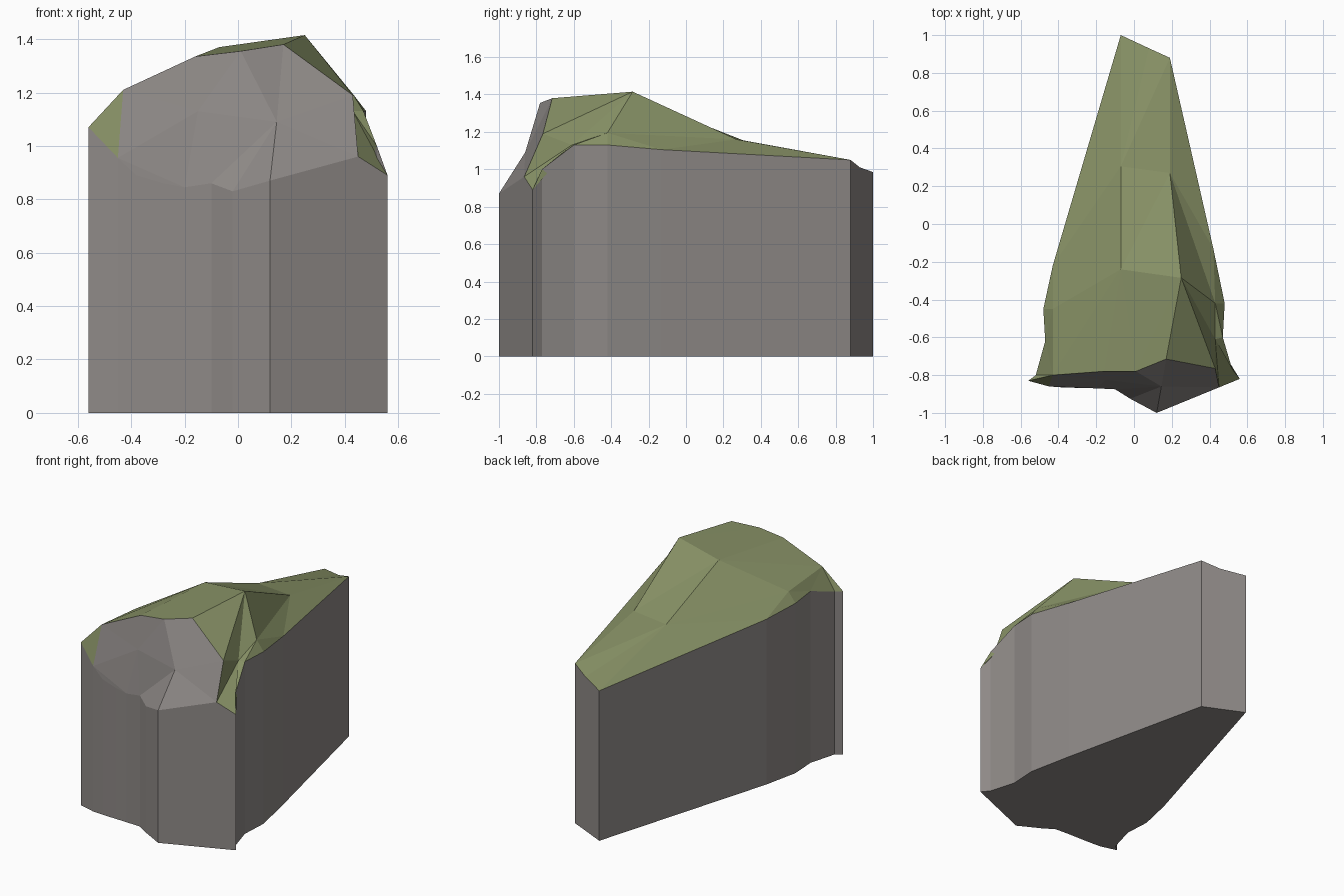
import bpy, bmesh
from mathutils import Vector

if "Cube" in bpy.data.objects:
    bpy.data.objects.remove(bpy.data.objects["Cube"])

# Rim: top edge of the vertical walls, split by side, counter-clockwise
front = [(-.45, -.86, .955), (-.38, -.865, .89), (-.28, -.868, .86), (-.2, -.87, .845),
         (-.1, -.875, .86), (-.02, -.925, .83), (.12, -1, .87), (.45, -.865, .96)]
right = [front[-1], (.56, -.82, .89), (.52, -.77, 1.0), (.47, -.6, 1.13),
         (.48, -.42, 1.13), (.42, -.13, 1.105), (.19, .88, 1.05)]
back = [right[-1], (.08, .93, 1.01), (-.07, 1, .985)]
left = [back[-1], (-.43, -.22, 1.085), (-.48, -.45, 1.115), (-.47, -.62, 1.127),
        (-.52, -.8, 1.07), (-.56, -.83, 1.07), front[0]]

# Brow: upper loop, then the two crown points
brow = [(-.43, -.8, 1.21), (-.16, -.78, 1.335), (.01, -.78, 1.355), (.17, -.715, 1.38),
        (.43, -.765, 1.19), (.43, -.61, 1.13), (.43, -.42, 1.195),
        (.19, .27, 1.16), (-.07, .305, 1.155), (-.43, -.45, 1.18)]
peak, ridge = (.25, -.285, 1.415), (-.07, -.24, 1.37)

bm = bmesh.new()
verts = {}


def face(points, slot):
    pts = list(dict.fromkeys(points))
    if len(pts) < 3:
        return
    for p in pts:
        if p not in verts:
            verts[p] = bm.verts.new(p)
    bm.faces.new([verts[p] for p in pts]).material_index = slot


def stitch(low, high, slot):
    """Triangulate the band between two chains, taking the shorter diagonal."""
    i = j = 0
    while i < len(low) - 1 or j < len(high) - 1:
        step_low = j == len(high) - 1
        if i < len(low) - 1 and not step_low:
            a = (Vector(low[i + 1]) - Vector(high[j])).length
            b = (Vector(low[i]) - Vector(high[j + 1])).length
            step_low = a < b
        if step_low:
            face([low[i], low[i + 1], high[j]], slot)
            i += 1
        else:
            face([low[i], high[j + 1], high[j]], slot)
            j += 1


def fan(hub, chain, slot):
    for a, b in zip(chain, chain[1:]):
        face([hub, a, b], slot)


WALL, GRASS = 0, 1

# Vertical walls and underside
rim = front[:-1] + right[:-1] + back[:-1] + left[:-1]
ground = [(x, y, 0) for x, y, z in rim]
for k in range(len(rim)):
    n = (k + 1) % len(rim)
    face([ground[k], ground[n], rim[n], rim[k]], WALL)
face(ground[::-1], WALL)

# Craggy front face
middle = [front[0], (-.15, -.825, 1.13), (.145, -.86, 1.09), front[-1]]
stitch(front, middle, WALL)
stitch(middle, brow[:5], WALL)

# Grassy shoulders
stitch(right, brow[4:8], GRASS)
stitch(back, brow[7:9], GRASS)
stitch(left, brow[8:] + brow[:1], GRASS)

# Grassy crown
fan(peak, brow[2:8], GRASS)
face([peak, brow[7], ridge], GRASS)
face([ridge, brow[7], brow[8]], GRASS)
fan(ridge, brow[8:] + brow[:3], GRASS)
face([ridge, brow[2], peak], GRASS)

bmesh.ops.recalc_face_normals(bm, faces=bm.faces)
mesh = bpy.data.meshes.new("cliff_block")
bm.to_mesh(mesh)
bm.free()
for name, colour in (("rock", (.27, .25, .24, 1)), ("grass", (.24, .28, .13, 1))):
    mat = bpy.data.materials.new(name)
    mat.diffuse_color = colour
    mat.use_nodes = True
    mat.node_tree.nodes["Principled BSDF"].inputs["Base Color"].default_value = mat.diffuse_color
    mesh.materials.append(mat)
bpy.context.collection.objects.link(bpy.data.objects.new("cliff_block", mesh))
